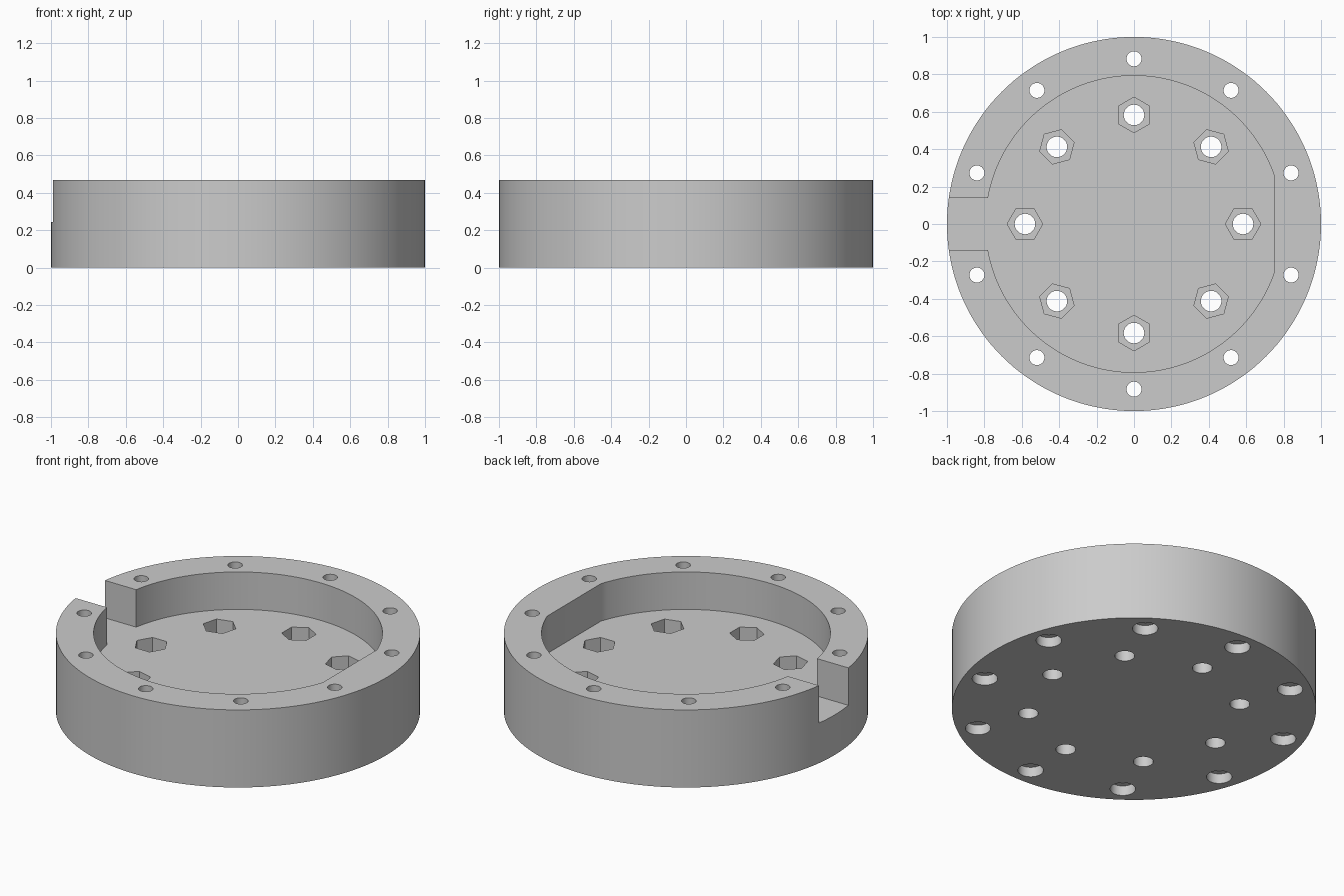
import bpy, bmesh, math

cube = bpy.data.objects.get("Cube")
if cube:
    bpy.data.objects.remove(cube, do_unlink=True)

HEIGHT, FLOOR = 0.47, 0.243


def arc(radius, sides, start=0.0, end=None, cx=0.0, cy=0.0):
    """Points on a circle, or on an open arc when an end angle is given."""
    step = 2 * math.pi / sides if end is None else (end - start) / (sides - 1)
    return [(cx + radius * math.cos(start + i * step),
             cy + radius * math.sin(start + i * step)) for i in range(sides)]


def prisms(name, outlines, z0, z1):
    """One object holding an upright prism for every outline."""
    bm = bmesh.new()
    for outline in outlines:
        face = bm.faces.new([bm.verts.new((x, y, z0)) for x, y in outline])
        new = bmesh.ops.extrude_face_region(bm, geom=[face])["geom"]
        verts = [v for v in new if isinstance(v, bmesh.types.BMVert)]
        bmesh.ops.translate(bm, verts=verts, vec=(0, 0, z1 - z0))
    bmesh.ops.recalc_face_normals(bm, faces=bm.faces)
    mesh = bpy.data.meshes.new(name)
    bm.to_mesh(mesh)
    bm.free()
    obj = bpy.data.objects.new(name, mesh)
    bpy.context.collection.objects.link(obj)
    return obj


def ring(count, distance, start, radius, sides):
    """Outlines spaced round the centre, each turned to face outwards."""
    result = []
    for i in range(count):
        a = start + 2 * math.pi * i / count
        result.append(arc(radius, sides, start=a,
                          cx=distance * math.cos(a), cy=distance * math.sin(a)))
    return result


# Round housing
housing = prisms("round_housing", [arc(1.0, 144)], 0, HEIGHT)

# Pocket with one flat side, and the slot through the rim
flat = math.acos(0.75 / 0.793)
pocket = arc(0.793, 120, flat, 2 * math.pi - flat)
slot = [(-1.2, -0.14), (-0.6, -0.14), (-0.6, 0.14), (-1.2, 0.14)]
rim_start = math.radians(18)

cutters = [
    prisms("pocket_cutter", [pocket], FLOOR, 1),
    prisms("slot_cutter", [slot], FLOOR, 1),
    # Floor holes with hexagonal nut recesses
    prisms("floor_hole_cutter", ring(8, 0.583, 0, 0.055, 32), -0.1, 1),
    prisms("nut_recess_cutter", ring(8, 0.583, 0, 0.095, 6), FLOOR - 0.12, 1),
    # Rim holes, widened underneath for screw heads
    prisms("rim_hole_cutter", ring(10, 0.883, rim_start, 0.04, 32), -0.1, 1),
    prisms("screw_head_cutter", ring(10, 0.883, rim_start, 0.07, 40), -0.1, 0.06),
]

bpy.ops.object.select_all(action="DESELECT")
bpy.context.view_layer.objects.active = housing
housing.select_set(True)
for cutter in cutters:
    cutter.hide_render = True
    mod = housing.modifiers.new(cutter.name, "BOOLEAN")
    mod.operation = "DIFFERENCE"
    mod.solver = "EXACT"
    mod.object = cutter
    bpy.ops.object.modifier_apply(modifier=mod.name)
    bpy.data.objects.remove(cutter, do_unlink=True)

# Grey plastic
grey = bpy.data.materials.new("grey_plastic")
grey.use_nodes = True
colour = (0.6, 0.6, 0.6, 1)
grey.diffuse_color = colour
grey.node_tree.nodes["Principled BSDF"].inputs["Base Color"].default_value = colour
housing.data.materials.clear()
housing.data.materials.append(grey)

bpy.ops.object.shade_smooth_by_angle(angle=math.radians(30))
